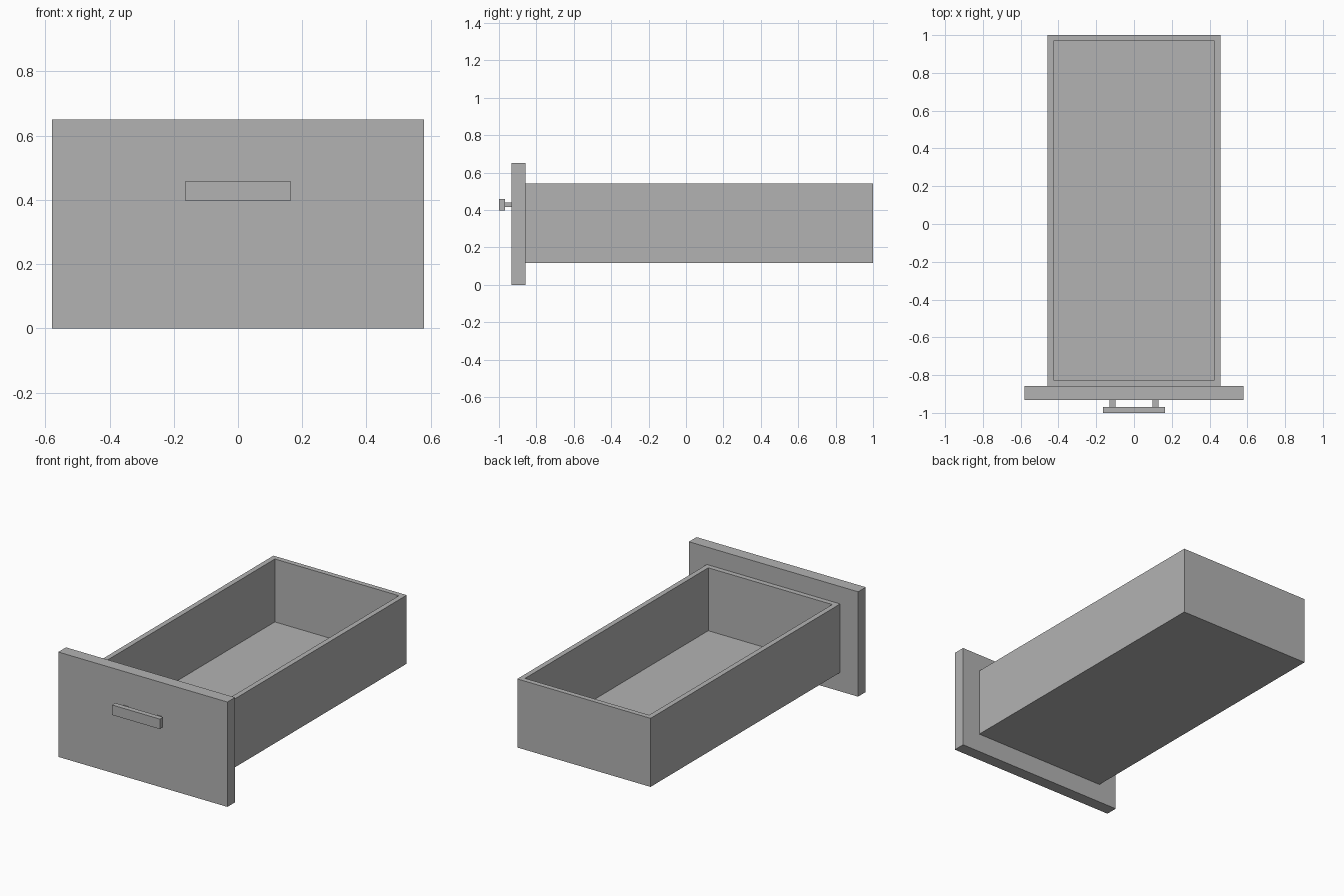
import bpy
import bmesh
from mathutils import Vector

old = bpy.data.objects.get("Cube")
if old:
    bpy.data.objects.remove(old, do_unlink=True)

# Single flat grey
GREY = (0.45, 0.45, 0.45, 1.0)
grey = bpy.data.materials.new("grey")
grey.use_nodes = True
grey.diffuse_color = GREY
grey.node_tree.nodes["Principled BSDF"].inputs["Base Color"].default_value = GREY


def box(name, low, high, cavity=None):
    """Box between two corners; cavity = (thickness, depth) hollows it from the top."""
    low, high = Vector(low), Vector(high)
    bm = bmesh.new()
    bmesh.ops.create_cube(bm, size=1)
    bmesh.ops.scale(bm, vec=high - low, verts=bm.verts)
    bmesh.ops.translate(bm, vec=(low + high) / 2, verts=bm.verts)
    if cavity:
        thickness, depth = cavity
        top = max(bm.faces, key=lambda f: f.calc_center_median().z)
        bmesh.ops.inset_region(bm, faces=[top], thickness=thickness)
        # Extrude the inset top downward to form inner walls and floor
        result = bmesh.ops.extrude_discrete_faces(bm, faces=[top])
        floor = result["faces"][0]
        bmesh.ops.translate(bm, vec=(0, 0, -depth), verts=floor.verts)
        bmesh.ops.recalc_face_normals(bm, faces=bm.faces)
    mesh = bpy.data.meshes.new(name)
    bm.to_mesh(mesh)
    bm.free()
    mesh.materials.append(grey)
    obj = bpy.data.objects.new(name, mesh)
    bpy.context.collection.objects.link(obj)
    return obj


# Open drawer tray
box("drawer_tray", (-0.457, -0.857, 0.117), (0.457, 1.0, 0.542), cavity=(0.045, 0.39))

# Overhanging front panel
box("front_panel", (-0.58, -0.932, 0), (0.58, -0.857, 0.65))

# Handle bar on two short posts
box("handle_bar", (-0.164, -1.0, 0.397), (0.164, -0.968, 0.459))
for side, x in (("right", -0.115), ("left", 0.115)):
    box(f"handle_post_{side}", (x - 0.016, -0.968, 0.415), (x + 0.016, -0.932, 0.441))
